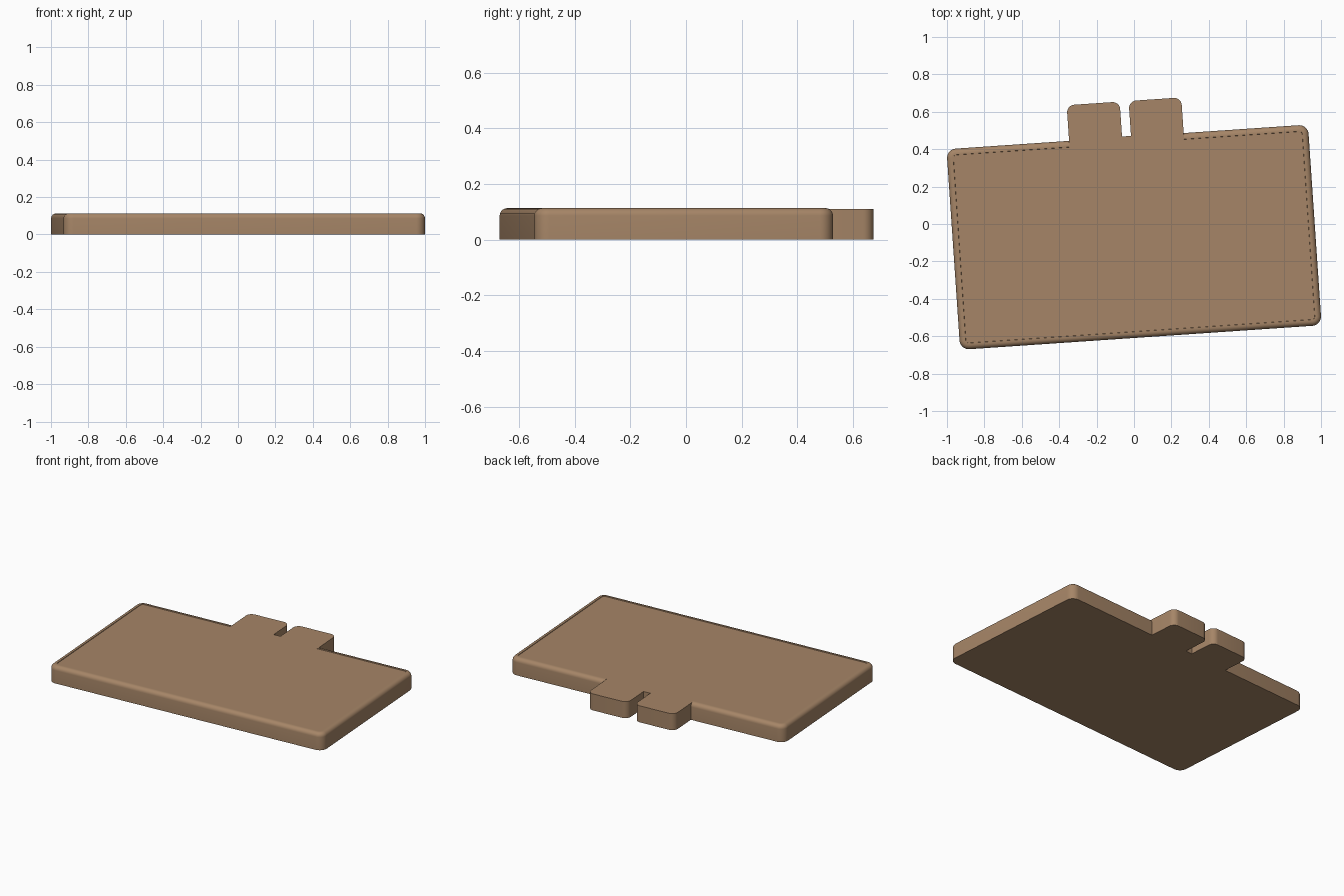
import bpy, bmesh
from math import sin, cos, pi, radians

if "Cube" in bpy.data.objects:
    bpy.data.objects.remove(bpy.data.objects["Cube"])

TILT = radians(3.9)
mat = bpy.data.materials.new("warm_brown")
mat.diffuse_color = (0.38, 0.235, 0.135, 1)
mat.use_nodes = True
mat.node_tree.nodes["Principled BSDF"].inputs["Base Color"].default_value = mat.diffuse_color


def arc(cx, cy, r, a0, n=8):
    return [(cx + r * cos(a0 + pi / 2 * i / n), cy + r * sin(a0 + pi / 2 * i / n))
            for i in range(n + 1)]


def rounded_rect(x0, x1, y0, y1, r):
    return (arc(x1 - r, y1 - r, r, 0) + arc(x0 + r, y1 - r, r, pi / 2)
            + arc(x0 + r, y0 + r, r, pi) + arc(x1 - r, y0 + r, r, 1.5 * pi))


def loft(name, rings):
    """Skin a stack of equal-length (outline, z) rings and cap both ends."""
    bm = bmesh.new()
    loops = [[bm.verts.new((x, y, z)) for x, y in pts] for pts, z in rings]
    n = len(loops[0])
    for a, b in zip(loops, loops[1:]):
        for i in range(n):
            j = (i + 1) % n
            bm.faces.new((a[i], a[j], b[j], b[i]))
    bm.faces.new(loops[0][::-1])
    bm.faces.new(loops[-1])
    bmesh.ops.recalc_face_normals(bm, faces=bm.faces)
    me = bpy.data.meshes.new(name)
    bm.to_mesh(me)
    bm.free()
    me.materials.append(mat)
    ob = bpy.data.objects.new(name, me)
    bpy.context.collection.objects.link(ob)
    ob.rotation_euler.z = TILT
    return ob


def smooth(ob):
    bpy.ops.object.select_all(action='DESELECT')
    ob.select_set(True)
    bpy.context.view_layer.objects.active = ob
    bpy.ops.object.shade_smooth_by_angle(angle=radians(30))


# Plate: straight walls, rounded top rim, shallow recessed flat top
X0, X1, Y0, Y1 = -0.973, 0.964, -0.608, 0.467
RIM, TOP, FLAT, INSET = 0.027, 0.113, 0.110, 0.034


def plate_ring(d):
    return rounded_rect(X0 + d, X1 - d, Y0 + d, Y1 - d, 0.05 - d)


rings = [(plate_ring(0), 0)]
for i in range(7):
    t = pi / 2 * i / 6
    rings.append((plate_ring(RIM * (1 - cos(t))), TOP - RIM * (1 - sin(t))))
rings += [(plate_ring(INSET - 0.001), TOP), (plate_ring(INSET), FLAT)]
plate = loft("plate", rings)

# Gap in the rim where the tabs join
T0, T1, JOIN = -0.316, 0.298, Y1 - INSET
box = [(T0, JOIN), (T1, JOIN), (T1, 0.6), (T0, 0.6)]
cutter = loft("rim_cutter", [(box, -0.1), (box, 0.3)])
cutter.hide_render = True
cutter.hide_viewport = False
cut = plate.modifiers.new("tab_gap", 'BOOLEAN')
cut.operation, cut.object, cut.solver = 'DIFFERENCE', cutter, 'EXACT'
bpy.context.view_layer.update()
bpy.context.view_layer.objects.active = plate
bpy.ops.object.modifier_apply(modifier=cut.name)
bpy.data.objects.remove(cutter)

# Twin tabs with rounded outer corners, sharing a narrow base
END, R, GAP_Y, G0, G1 = 0.658, 0.04, 0.471, -0.032, 0.016
outline = ([(T0, JOIN), (T1, JOIN)]
           + arc(T1 - R, END - R, R, 0) + arc(G1 + R, END - R, R, pi / 2)
           + [(G1, GAP_Y), (G0, GAP_Y)]
           + arc(G0 - R, END - R, R, 0) + arc(T0 + R, END - R, R, pi / 2))
tabs = loft("twin_tabs", [(outline, 0), (outline, FLAT)])

for ob in (plate, tabs):
    smooth(ob)
